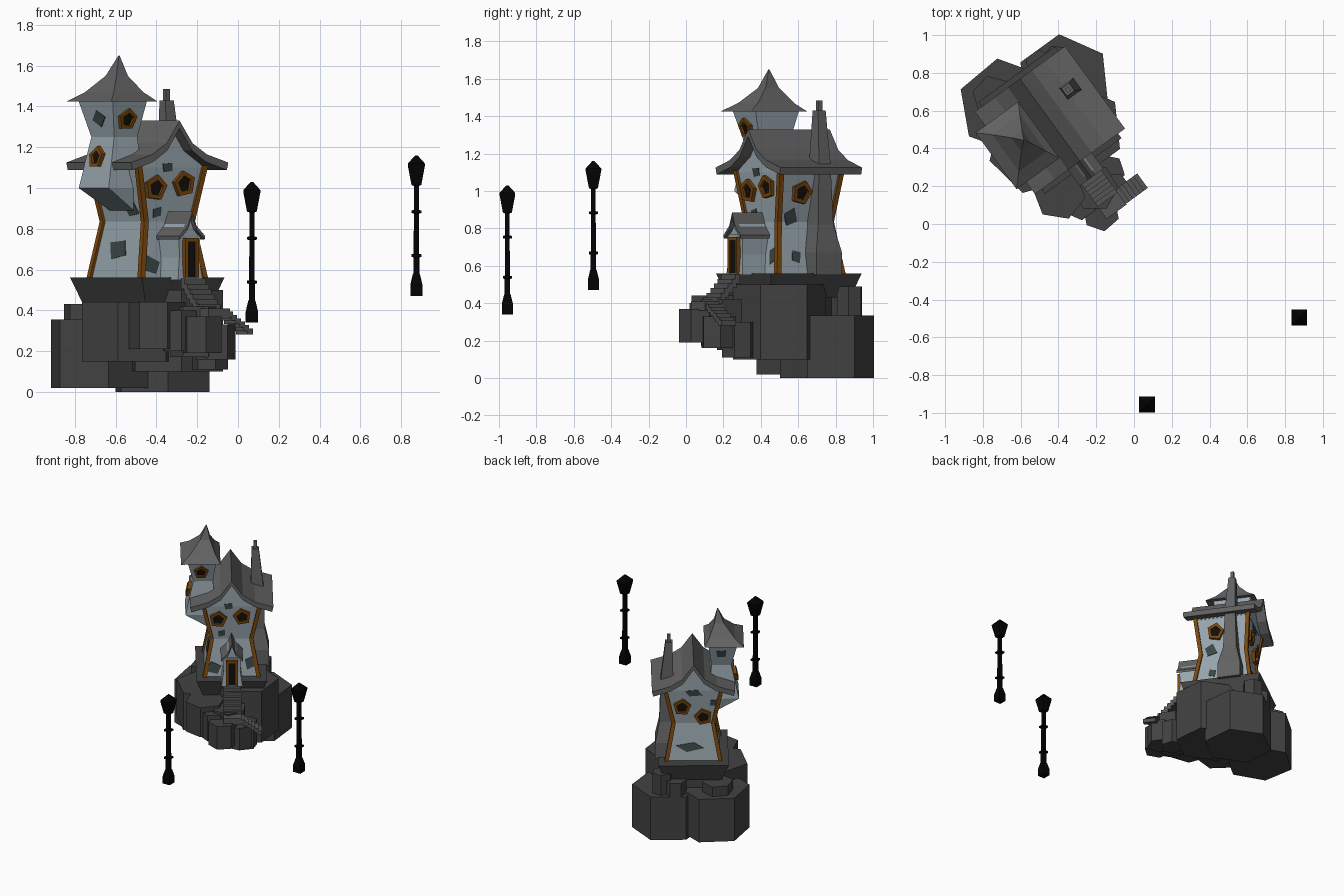
import bpy, bmesh, math, random
from mathutils import Matrix

if "Cube" in bpy.data.objects:
    bpy.data.objects.remove(bpy.data.objects["Cube"])

random.seed(4)
# House frame: its door faces the front-right
HOUSE = Matrix.Translation((-0.445, 0.55, 0)) @ Matrix.Rotation(math.radians(36), 4, 'Z')


def material(name, col):
    m = bpy.data.materials.new(name)
    m.diffuse_color = (*col, 1)
    m.use_nodes = True
    m.node_tree.nodes["Principled BSDF"].inputs["Base Color"].default_value = m.diffuse_color
    return m


ROCK = material("rock", (0.055, 0.055, 0.055))
ROOF = material("slate", (0.12, 0.12, 0.12))
STONE = material("step_stone", (0.09, 0.09, 0.09))
WALL = material("plaster", (0.31, 0.38, 0.42))
WOOD = material("timber", (0.2, 0.065, 0.004))
DARK = material("dark_glass", (0.006, 0.005, 0.004))
PATCH = material("bare_patch", (0.045, 0.062, 0.062))
IRON = material("iron", (0.001, 0.001, 0.001))


def make(name, verts, faces, mat, frame=HOUSE):
    me = bpy.data.meshes.new(name)
    me.from_pydata([tuple(v) for v in verts], [], faces)
    bm = bmesh.new()
    bm.from_mesh(me)
    bmesh.ops.recalc_face_normals(bm, faces=bm.faces)
    bm.to_mesh(me)
    bm.free()
    me.materials.append(mat)
    ob = bpy.data.objects.new(name, me)
    bpy.context.collection.objects.link(ob)
    ob.matrix_world = frame
    return ob


def skin(name, loops, mat, frame=HOUSE):
    """Join equal-length point loops into a closed skin."""
    n = len(loops[0])
    verts = [p for l in loops for p in l]
    faces = [(k*n+i, k*n+(i+1) % n, (k+1)*n+(i+1) % n, (k+1)*n+i)
             for k in range(len(loops)-1) for i in range(n)]
    faces += [tuple(range(n))[::-1], tuple(range(len(verts)-n, len(verts)))]
    return make(name, verts, faces, mat, frame)


def loft(name, rings, mat, frame=HOUSE):
    """Rectangular rings (z, cx, cy, half x, half y)."""
    return skin(name, [[(x+s*a, y+t*b, z) for s, t in ((-1, -1), (1, -1), (1, 1), (-1, 1))]
                       for z, x, y, a, b in rings], mat, frame)


def box(name, x0, x1, y0, y1, z0, z1, mat):
    a, b = (x1-x0)/2, (y1-y0)/2
    return loft(name, [(z, x0+a, y0+b, a, b) for z in (z0, z1)], mat)


def extrude(name, section, y0, y1, mat):
    return skin(name, [[(x, y, z) for x, z in section] for y in (y0, y1)], mat)


def gable_roof(name, half, y0, y1, t, mat):
    """half: (x, z) from ridge to eave, mirrored."""
    top = [(-x, z) for x, z in half[::-1]] + half[1:]
    extrude(name, top + [(x*0.97, z-t) for x, z in top[::-1]], y0, y1, mat)


def on_wall(rings, side, u, z, off):
    """Point on a lofted wall, pushed outward by off."""
    for r0, r1 in zip(rings, rings[1:]):
        if z <= r1[0] or r1 is rings[-1]:
            f = (z-r0[0])/(r1[0]-r0[0])
            x, y, a, b = [p+(q-p)*f for p, q in zip(r0[1:], r1[1:])]
            break
    return {'f': (u, y-b-off, z), 'b': (u, y+b+off, z),
            'l': (x-a-off, u, z), 'r': (x+a+off, u, z)}[side]


def polygon(u, z, ru, rz, n, rot, jitter=0):
    pts = []
    for i in range(n):
        k = 1 - jitter*random.random()
        t = rot + math.tau*i/n
        pts.append((u+ru*k*math.cos(t), z+rz*k*math.sin(t)))
    return pts


def window(name, rings, side, u, z, r, rot):
    out, inn = polygon(u, z, r, r, 5, rot), polygon(u, z, r*.62, r*.62, 5, rot)
    loops = [[on_wall(rings, side, p, q, o) for p, q in poly]
             for poly, o in ((out, -.01), (out, .022), (inn, .022), (inn, .004))]
    skin(name + "_frame", loops, WOOD)
    skin(name + "_pane", [[on_wall(rings, side, p, q, o) for p, q in inn]
                          for o in (-.005, .008)], DARK)


def patch(name, rings, side, u, z, ru, rz):
    poly = polygon(u, z, ru*1.15, rz*1.15, 4, random.random()*6, .3)
    skin(name, [[on_wall(rings, side, p, q, o) for p, q in poly] for o in (-.01, .004)], PATCH)


# Rock base: hexagonal columns (x, y, radius, turn in degrees, bottom, top)
rocks = [(.18, .12, .253, 0, 0, .335), (-.145, .2, .253, 4, .02, .355),
         (-.155, -.07, .245, 40, .15, .44), (.085, -.125, .25, 0, .1, .5),
         (-.17, .28, .11, 10, .3, .43), (.22, .24, .075, 20, .3, .49),
         (.13, .27, .08, 0, .28, .44), (-.19, -.345, .14, 15, .21, .44),
         (-.02, -.43, .125, 25, .17, .42), (-.07, -.555, .1, 5, .19, .37),
         (.05, -.5, .1, 30, .16, .33), (-.13, -.45, .09, 0, .2, .4),
         (.09, -.4, .09, 12, .11, .3), (0, .05, .2, 0, .2, .45)]
for i, (x, y, r, rot, z0, z1) in enumerate(rocks):
    skin(f"rock_{i}", [[(px, py, z) for px, py in polygon(x, y, r, r, 6, math.radians(rot))]
                       for z in (z0, z1)], ROCK)
loft("foundation", [(.43, 0, 0, .2, .26), (.56, 0, 0, .25, .3)], ROCK)

# Main house walls, pinched at the waist
walls = [(.56, 0, 0, .19, .212), (.835, 0, 0, .14, .172), (1.11, 0, 0, .2, .2)]
loft("walls", walls, WALL)
extrude("gable", [(-.2, 1.1), (.2, 1.1), (.09, 1.18), (0, 1.3), (-.09, 1.18)], -.2, .2, WALL)
for s in (-1, 1):
    for t in (-1, 1):
        loft("corner_post", [(z, s*a, t*b, .014, .014) for z, _, _, a, b in walls], WOOD)
gable_roof("main_roof", [(0, 1.33), (.078, 1.22), (.165, 1.165), (.295, 1.125)], -.27, .27, .037, ROOF)

# Windows and bare patches on the house
for i, (side, u, z, rot) in enumerate([('f', -.095, 1.0, .2), ('f', .075, 1.02, .5), ('r', -.05, .99, .1),
                                       ('b', .08, .97, .4), ('b', -.07, .89, .1)]):
    window(f"window_{i}", walls, side, u, z, .065, rot)
for i, p in enumerate([('l', .01, .7, .09, .06), ('f', -.12, .62, .06, .05), ('f', -.07, .88, .035, .03),
                       ('f', -.02, 1.1, .04, .03), ('f', .13, .66, .04, .05), ('r', -.1, .86, .05, .05),
                       ('r', -.08, .65, .04, .045), ('b', 0, 1.08, .07, .035), ('b', .02, .66, .11, .04),
                       ('b', -.14, 1.0, .03, .03), ('l', -.08, .9, .06, .05)]):
    patch(f"wall_patch_{i}", walls, *p)

# Side tower overhanging the left wall
tower = [(.89, -.125, 0, .03, .1), (1.0, -.215, 0, .11, .125), (1.25, -.2, 0, .07, .095),
         (1.435, -.21, 0, .105, .145)]
loft("tower", tower, WALL)
loft("tower_roof", [(1.425, -.218, -.007, .14, .185), (1.47, -.203, -.003, .09, .12),
                    (1.55, -.185, 0, .035, .045), (1.65, -.175, -.005, .002, .002)], ROOF)
window("tower_front_window", tower, 'f', -.215, 1.335, .054, .3)
window("tower_side_window", tower, 'l', .005, 1.15, .055, .3)
patch("tower_patch_side", tower, 'l', 0, 1.34, .06, .05)
patch("tower_patch_back", tower, 'b', -.2, 1.35, .05, .04)

# Chimney on the right wall
loft("chimney", [(.55, .21, .07, .06, .085), (.67, .21, .07, .06, .085), (.82, .185, .07, .055, .05),
                 (1.15, .185, .07, .045, .038), (1.43, .172, .075, .025, .025)], ROOF)
box("chimney_pot", .16, .184, .063, .087, 1.42, 1.485, ROOF)

# Porch and door
loft("porch", [(.55, 0, -.27, .075, .09), (.66, 0, -.265, .06, .085), (.77, 0, -.27, .065, .085)], WALL)
extrude("porch_gable", [(-.06, .765), (.06, .765), (0, .86)], -.35, -.18, WALL)
gable_roof("porch_roof", [(0, .885), (.026, .815), (.078, .765)], -.375, -.175, .018, ROOF)
for s in (-1, 1):
    box("door_jamb", s*.033-.009, s*.033+.009, -.375, -.34, .56, .745, WOOD)
box("door_lintel", -.042, .042, -.375, -.34, .735, .755, WOOD)
box("door", -.03, .03, -.367, -.34, .56, .74, DARK)

# Stairs: down to a landing, then turning right
for i in range(6):
    z, y = .555-.025*i, -.37-.024*i
    box("upper_step", -.065, .065, y-.03, y, z-.05, z, STONE)
box("landing", -.065, .065, -.6, -.51, .36, .41, STONE)
for i in range(6):
    z, x = .395-.017*i, .06+.024*i
    box("lower_step", x-.005, x+.028, -.595, -.5, z-.028, z, STONE)

# Street lamps: square post, rings and lantern
post = [(0, .03), (.055, .03), (.105, .018), (.11, .015), (.19, .015), (.192, .024), (.205, .024),
        (.207, .014), (.405, .012), (.407, .024), (.42, .024), (.422, .012), (.54, .012), (.545, .024),
        (.64, .042), (.65, .042), (.69, .006)]
for i, p in enumerate([(.068, -.955, .34), (.875, -.495, .47)]):
    loft(f"street_lamp_{i}", [(z, 0, 0, h, h) for z, h in post], IRON, Matrix.Translation(p))
